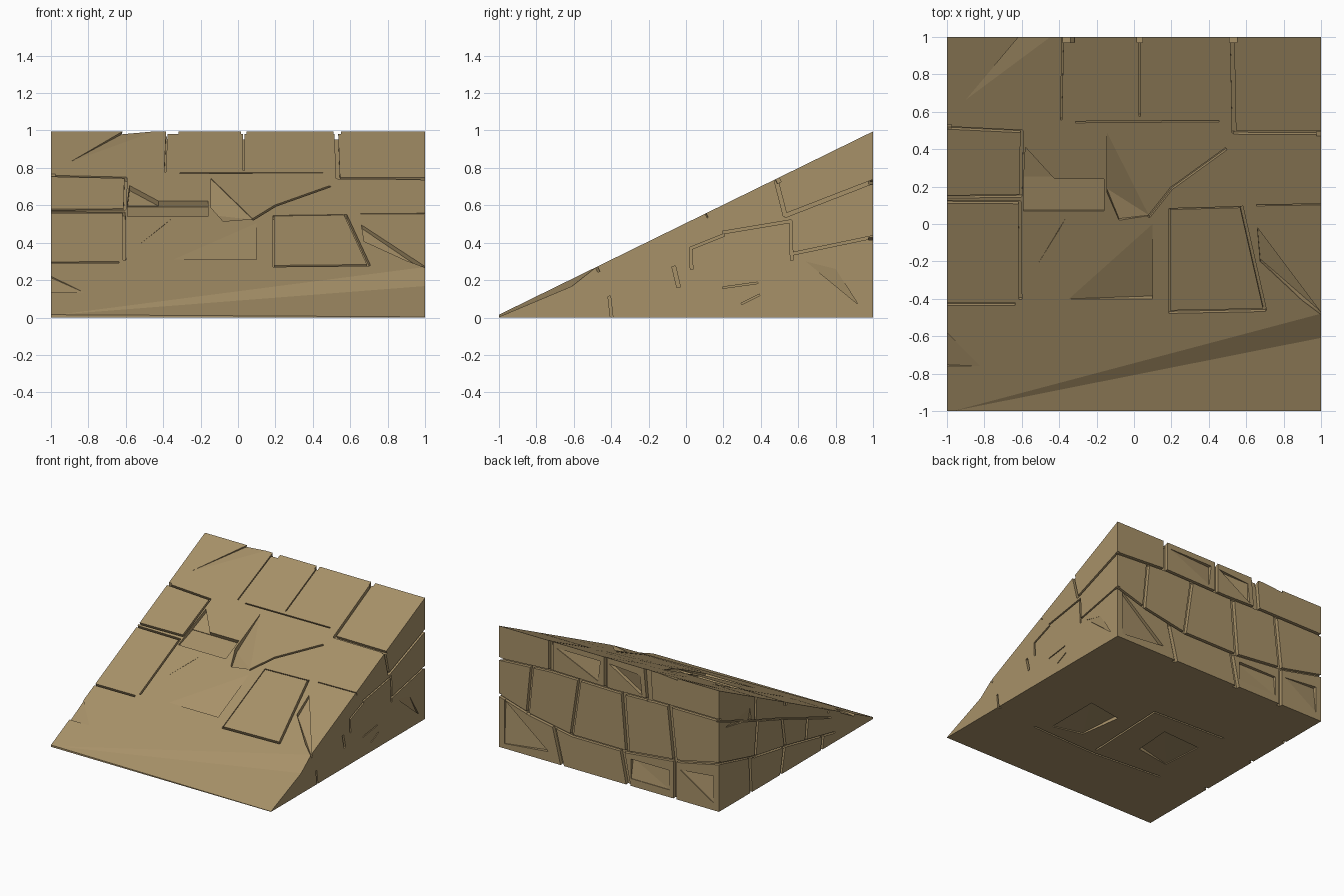
import bpy, bmesh
from mathutils import Vector

stone = bpy.data.materials.new("tan_stone")
stone.diffuse_color = (0.39, 0.285, 0.14, 1)


def make_object(name, bm):
    bmesh.ops.recalc_face_normals(bm, faces=bm.faces)
    me = bpy.data.meshes.new(name)
    bm.to_mesh(me)
    bm.free()
    me.materials.append(stone)
    ob = bpy.data.objects.new(name, me)
    bpy.context.collection.objects.link(ob)
    return ob


# solid wedge: side profile swept across x
bm = bmesh.new()
profile = [(-1, 0), (1, 0), (1, 0.995), (-1, 0.015)]
face = bm.faces.new([bm.verts.new((-1, y, z)) for y, z in profile])
ext = bmesh.ops.extrude_face_region(bm, geom=[face])
bmesh.ops.translate(bm, vec=(2, 0, 0),
                    verts=[v for v in ext["geom"] if isinstance(v, bmesh.types.BMVert)])
ramp = make_object("stone_ramp", bm)

# each side of the wedge: 2D position -> 3D point, and outward direction
slope_n = Vector((0, -0.49, 1)).normalized()
SIDES = {
    "slope": (lambda x, y: Vector((x, y, 0.505 + 0.49 * y)), slope_n),
    "right": (lambda y, z: Vector((1, y, z)), Vector((1, 0, 0))),
    "left": (lambda y, z: Vector((-1, y, z)), Vector((-1, 0, 0))),
    "back": (lambda x, z: Vector((x, 1, z)), Vector((0, 1, 0))),
    "base": (lambda x, y: Vector((x, y, 0)), Vector((0, 0, -1))),
}
cut = bmesh.new()


def pit(side, *points):
    """Hollow with outline u, v and a depth at each corner."""
    at, n = SIDES[side]
    verts = []
    for u, v, d in points:
        p = at(u, v)
        verts += [cut.verts.new(p + n * 0.03), cut.verts.new(p - n * d)]
    res = bmesh.ops.convex_hull(cut, input=verts)
    junk = [g for g in res["geom_interior"] if isinstance(g, bmesh.types.BMVert)]
    bmesh.ops.delete(cut, geom=junk, context="VERTS")


def joints(side, *path, w=0.014, d=0.025):
    """Narrow mortar grooves along a path, overlapping at the corners."""
    for a, b in zip(path, path[1:]):
        a, b = Vector(a), Vector(b)
        t = (b - a).normalized()
        s = Vector((-t.y, t.x)) * w / 2
        a, b = a - t * 0.004, b + t * 0.004
        pit(side, *[(p.x, p.y, d) for p in (a + s, b + s, b - s, a - s)])


# slab joints on the slope
joints("slope", (-1.02, 0.515), (-0.6, 0.495), (-0.605, 0.15), (-1.02, 0.145))
joints("slope", (-1.02, 0.118), (-0.61, 0.115), (-0.607, -0.4))
joints("slope", (-1.02, -0.43), (-0.64, -0.428))
joints("slope", (0.525, 1.02), (0.535, 0.49), (1.02, 0.487), w=0.02)
joints("slope", (-0.31, 0.545), (0.45, 0.55), w=0.008)
joints("slope", (-0.38, 1.02), (-0.39, 0.56), w=0.008)
joints("slope", (0.03, 1.02), (0.03, 0.58), w=0.008)
joints("slope", (0.08, 0.04), (0.2, 0.19), (0.49, 0.4))
joints("slope", (0.19, -0.47), (0.7, -0.46), (0.575, 0.09), w=0.016)
joints("slope", (0.19, -0.47), (0.19, 0.08), (0.56, 0.09), w=0.006)
joints("slope", (0.66, 0.1), (1.02, 0.105), w=0.006)

# worn hollows on the slope
pit("slope", (-0.59, 0.07, 0.012), (-0.16, 0.07, 0.012), (-0.16, 0.24, 0.035), (-0.59, 0.24, 0.035))
pit("slope", (-0.59, 0.235, 0.03), (-0.42, 0.235, 0.03), (-0.58, 0.41, 0.03))
pit("slope", (-0.145, 0.49, 0.005), (-0.145, 0.17, 0.045), (-0.08, 0.02, 0.02), (0.08, 0.045, 0.005))
pit("slope", (0.1, 0, 0), (0.1, -0.4, 0.035), (-0.36, -0.4, -0.001))
pit("slope", (-0.36, 0.04, 0.02), (-0.4, -0.03, 0.02), (-0.53, -0.24, 0.0))
pit("slope", (0.66, -0.02, 0.02), (0.675, -0.2, 0.03), (1.02, -0.5, 0.03), (0.9, -0.41, 0.01))
pit("slope", (-0.6, 1.02, 0.015), (-0.42, 1.02, 0.0), (-0.92, 0.64, -0.001))
pit("slope", (-1.02, -0.56, 0.01), (-1.02, -0.76, 0.02), (-0.82, -0.76, 0.0))
pit("slope", (-1.02, -1.01, -0.001), (1.02, -0.47, -0.001), (1.02, -0.62, 0.035), (1.02, -1.03, 0.009))

# three courses of blocks on the back
joints("back", (1.02, 0.72), (0.52, 0.75), (-0.06, 0.74), (-0.4, 0.75), (-1.02, 0.75), w=0.02)
joints("back", (1.02, 0.43), (0.72, 0.34), (0.34, 0.27), (-0.17, 0.27), (-0.65, 0.32), (-1.02, 0.4), w=0.02)
for (a, b), w in (((0.53, 1.02), (0.53, 0.75)), 0.04), (((0.03, 1.02), (0.03, 0.74)), 0.03), \
        (((-0.345, 1.02), (-0.37, 0.74)), 0.06), (((0.7, 0.74), (0.74, 0.34)), 0.03), \
        (((0.27, 0.74), (0.34, 0.27)), 0.03), (((-0.13, 0.74), (-0.17, 0.27)), 0.04), \
        (((-0.55, 0.75), (-0.6, 0.31)), 0.04), (((0.5, 0.3), (0.42, -0.02)), 0.03), \
        (((-0.12, 0.27), (-0.18, -0.02)), 0.04), (((-0.6, 0.32), (-0.6, -0.02)), 0.03):
    joints("back", a, b, w=w, d=0.03)
pit("back", (0.48, 0.95, 0.005), (0.08, 0.95, 0.03), (0.1, 0.78, 0.005))
pit("back", (0.0, 0.95, 0.03), (-0.28, 0.93, 0.005), (-0.3, 0.77, 0.03))
pit("back", (0.95, 0.4, 0.02), (0.55, 0.08, 0.03), (0.95, 0.04, 0.005))
pit("back", (-0.2, 0.22, 0.03), (-0.55, 0.22, 0.02), (-0.55, 0.06, 0.005), (-0.2, 0.06, 0.005))
pit("back", (-0.65, 0.25, 0.005), (-0.95, 0.28, 0.03), (-0.95, 0.06, 0.005))

# block joints on the right side
joints("right", (0.475, 0.76), (0.53, 0.545), (1.02, 0.735), w=0.02)
joints("right", (0.03, 0.26), (0.025, 0.37), (0.2, 0.44))
joints("right", (0.2, 0.455), (0.56, 0.515), (0.565, 0.31))
joints("right", (0.565, 0.34), (1.02, 0.435))
joints("right", (-0.065, 0.27), (-0.04, 0.165), w=0.02)
joints("right", (-0.41, 0.11), (-0.395, -0.02))
joints("right", (0.3, 0.075), (0.39, 0.12), w=0.008)
joints("right", (0.2, 0.16), (0.38, 0.185), w=0.008)
pit("right", (0.64, 0.3, 0.004), (0.92, 0.07, 0.02), (0.8, 0.26, 0.0))

# block joints on the left side
joints("left", (1.02, 0.75), (0.53, 0.57), (0.2, 0.46), (-0.45, 0.22))
joints("left", (1.02, 0.4), (0.5, 0.27), (0.14, 0.21), (-0.5, 0.08))
for a, b in (((0.52, 0.78), (0.53, 0.57)), ((0.5, 0.55), (0.53, 0.27)),
             ((0.18, 0.45), (0.14, 0.21)), ((-0.15, 0.33), (-0.13, 0.16)),
             ((0.6, 0.29), (0.58, -0.02)), ((0.15, 0.21), (0.2, -0.02)),
             ((-0.35, 0.1), (-0.33, -0.02))):
    joints("left", a, b, w=0.025)
pit("left", (0.92, 0.66, 0.005), (0.6, 0.7, 0.0), (0.58, 0.6, 0.025))

# hollows and joints underneath
pit("base", (0.5, -0.36, 0.005), (0.5, 0.1, 0.04), (0.2, 0.05, 0.03), (0.25, -0.3, 0.01))
pit("base", (-0.2, 0.12, 0.04), (-0.55, 0.1, 0.01), (-0.52, -0.25, 0.005), (-0.22, -0.2, 0.03))
joints("base", (0.6, -0.45), (0.0, -0.47), (-0.6, -0.42))
joints("base", (0.02, -0.42), (0.05, 0.3), (-0.6, 0.33))

# carve everything out of the wedge
cutter = make_object("joint_cutter", cut)
cutter.hide_render = True
mod = ramp.modifiers.new("carve", "BOOLEAN")
mod.operation = "DIFFERENCE"
mod.object = cutter
mod.solver = "EXACT"
mod.use_self = True
bpy.context.view_layer.objects.active = ramp
ramp.select_set(True)
bpy.ops.object.modifier_apply(modifier=mod.name)
bpy.data.objects.remove(cutter)
